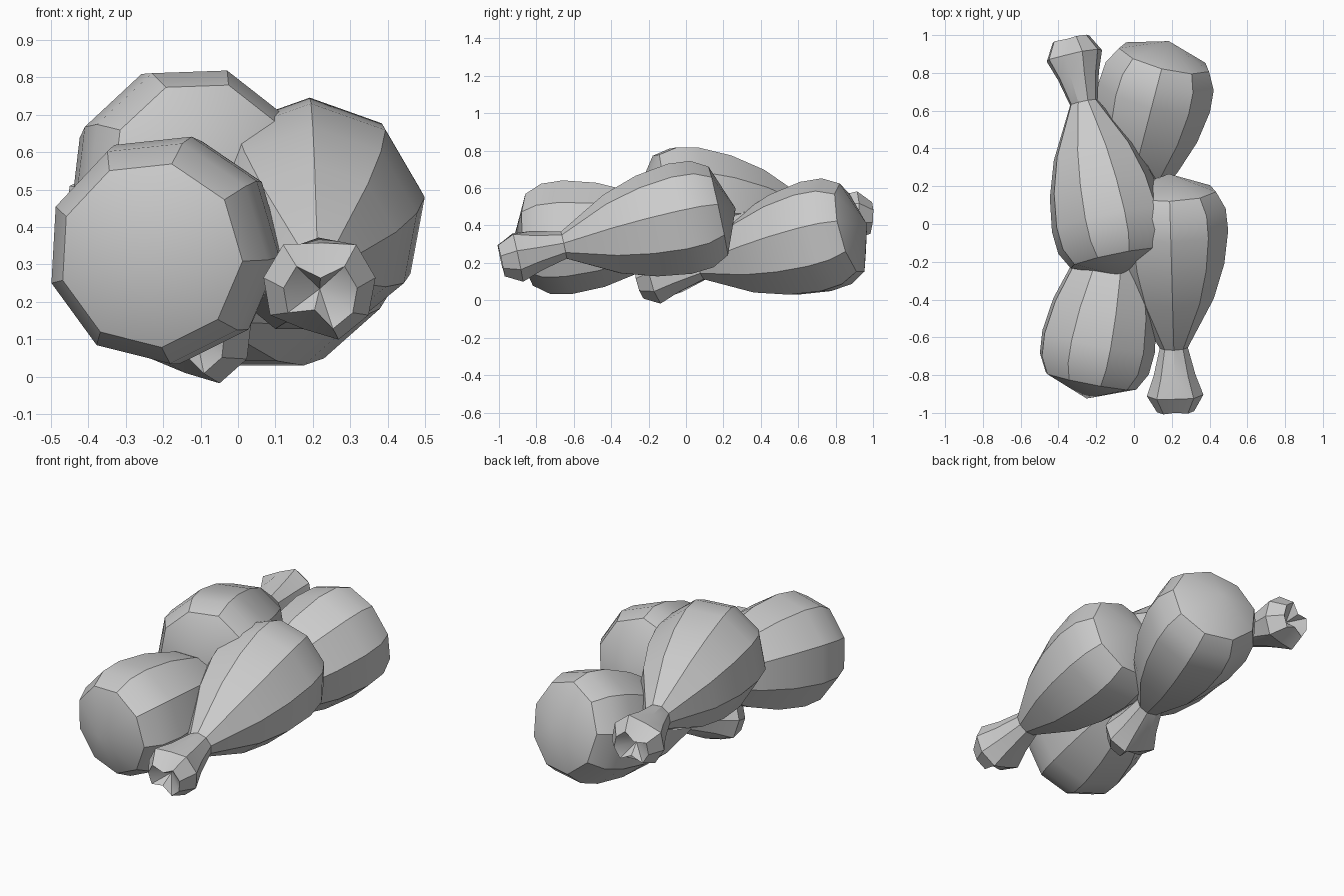
import bpy, bmesh, math
from mathutils import Vector

if "Cube" in bpy.data.objects:
    bpy.data.objects.remove(bpy.data.objects["Cube"])

SIDES = 9
grey = bpy.data.materials.new("plain grey")
grey.diffuse_color = (0.6, 0.6, 0.6, 1)
grey.use_nodes = True
grey.node_tree.nodes["Principled BSDF"].inputs["Base Color"].default_value = grey.diffuse_color

# (distance from bone tip, radius) along the drumstick axis
MEAT = [(0.33, 0), (0.345, 0.076), (0.61, 0.222), (0.80, 0.284), (0.98, 0.31),
        (1.10, 0.30), (1.19, 0.25), (1.285, 0)]
BONE = [(0.07, 0), (0.0, 0.10), (0.09, 0.152), (0.20, 0.112), (0.36, 0.072), (0.38, 0)]
NOTCH = {1: 0.45, 2: 0.8}      # bone rings pinched at the notched corners


def lathe(name, profile, tip, end, phase, notches=()):
    """Faceted lathe along tip -> end, with optional pinched corners."""
    w = (end - tip).normalized()
    u = w.cross(Vector((0, 0, 1))).normalized()
    if u.x < 0:
        u = -u
    v = u.cross(w)
    if v.z < 0:
        v = -v
    bm = bmesh.new()
    rings = []
    for i, (s, r) in enumerate(profile):
        c = tip + w * s
        if r == 0:
            rings.append([bm.verts.new(c)])
            continue
        ring = []
        for k in range(SIDES):
            a = math.radians(phase) + math.tau * k / SIDES
            rr = r * (NOTCH.get(i, 1) if k in notches else 1)
            ring.append(bm.verts.new(c + (u * math.cos(a) + v * math.sin(a)) * rr))
        rings.append(ring)
    for a, b in zip(rings, rings[1:]):
        for k in range(SIDES):
            n = (k + 1) % SIDES
            if len(a) == 1:
                bm.faces.new((a[0], b[k], b[n]))
            elif len(b) == 1:
                bm.faces.new((a[k], a[n], b[0]))
            else:
                bm.faces.new((a[k], a[n], b[n], b[k]))
    bmesh.ops.recalc_face_normals(bm, faces=bm.faces)
    me = bpy.data.meshes.new(name)
    bm.to_mesh(me)
    bm.free()
    me.materials.append(grey)
    ob = bpy.data.objects.new(name, me)
    bpy.context.collection.objects.link(ob)
    bpy.ops.object.select_all(action='DESELECT')
    ob.select_set(True)
    bpy.context.view_layer.objects.active = ob
    bpy.ops.object.shade_smooth_by_angle(angle=math.radians(30))


# four drumsticks: bone tip, round end, roll in degrees
STICKS = {
    "front_left":  ((-0.01, 0.335, 0.41), (-0.25, -0.92, 0.32), 36),
    "upper_right": ((0.22, -0.99, 0.22), (0.185, 0.26, 0.49), 10),
    "upper_left":  ((-0.335, 0.98, 0.43), (-0.08, -0.26, 0.55), 32),
    "back_right":  ((-0.13, -0.24, 0.10), (0.185, 0.97, 0.405), 10),
}
for label, (tip, end, roll) in STICKS.items():
    tip, end = Vector(tip), Vector(end)
    lathe(label + "_drumstick_meat", MEAT, tip, end, roll)
    lathe(label + "_drumstick_bone", BONE, tip, end, roll, notches=(2, 6))
